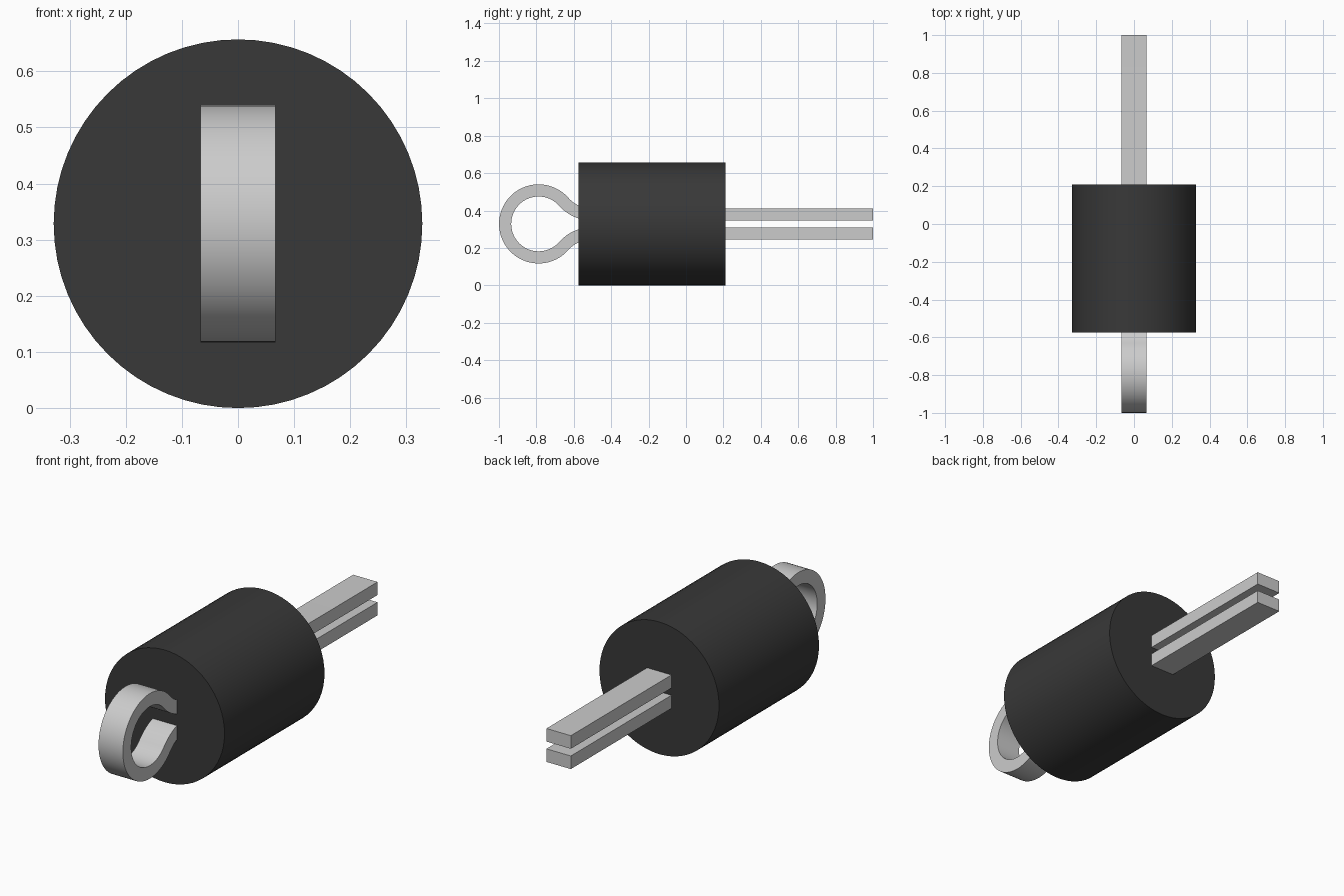
import bpy, bmesh
from math import sin, cos, pi, asin, sqrt
from mathutils import Vector

if "Cube" in bpy.data.objects:
    bpy.data.objects.remove(bpy.data.objects["Cube"])

CZ = 0.3285           # axis height
RING_Y = -0.788       # loop centre
R, T = 0.179, 0.065   # loop centreline radius, strip thickness
LEG, FILLET, W = 0.0505, 0.2, 0.067


def smooth(ob):
    bpy.ops.object.select_all(action='DESELECT')
    ob.select_set(True)
    bpy.context.view_layer.objects.active = ob
    bpy.ops.object.shade_smooth_by_angle(angle=0.52)


# Body cylinder
bpy.ops.mesh.primitive_cylinder_add(vertices=64, radius=CZ, depth=0.785,
                                    location=(0, -0.1825, CZ), rotation=(pi / 2, 0, 0))
body = bpy.context.object
body.name = "body"
mat = bpy.data.materials.new("dark_grey")
mat.diffuse_color = (0.04, 0.04, 0.04, 1)
mat.use_nodes = True
mat.node_tree.nodes["Principled BSDF"].inputs["Base Color"].default_value = mat.diffuse_color
body.data.materials.append(mat)
smooth(body)

# Upper half of the pin centreline: (y, z, normal y, normal z), loop front to leg end
a = asin((LEG + FILLET) / (R + FILLET))
fy = RING_Y + sqrt((R + FILLET) ** 2 - (LEG + FILLET) ** 2)
half = []
for i in range(33):
    t = pi + (a - pi) * i / 32
    half.append((RING_Y + R * cos(t), R * sin(t), cos(t), sin(t)))
for i in range(1, 13):
    t = pi + a + (pi / 2 - a) * i / 12
    half.append((fy + FILLET * cos(t), LEG + FILLET + FILLET * sin(t), -cos(t), -sin(t)))
half.append((1.0, LEG, 0, 1))
# Mirror to get the whole centreline
path = [(y, -z, ny, -nz) for y, z, ny, nz in reversed(half[1:])] + half

# Flat strip swept along the centreline
bm = bmesh.new()
rings = []
for y, z, ny, nz in path:
    rings.append([bm.verts.new(Vector((x, y + s * ny * T / 2, CZ + z + s * nz * T / 2)))
                  for x, s in ((-W, -1), (W, -1), (W, 1), (-W, 1))])
for p, q in zip(rings, rings[1:]):
    for k in range(4):
        bm.faces.new((p[k], p[(k + 1) % 4], q[(k + 1) % 4], q[k]))
bm.faces.new(rings[0])
bm.faces.new(rings[-1])
bmesh.ops.recalc_face_normals(bm, faces=bm.faces)
mesh = bpy.data.meshes.new("split_pin")
bm.to_mesh(mesh)
bm.free()
pin = bpy.data.objects.new("split_pin", mesh)
bpy.context.collection.objects.link(pin)
smooth(pin)
